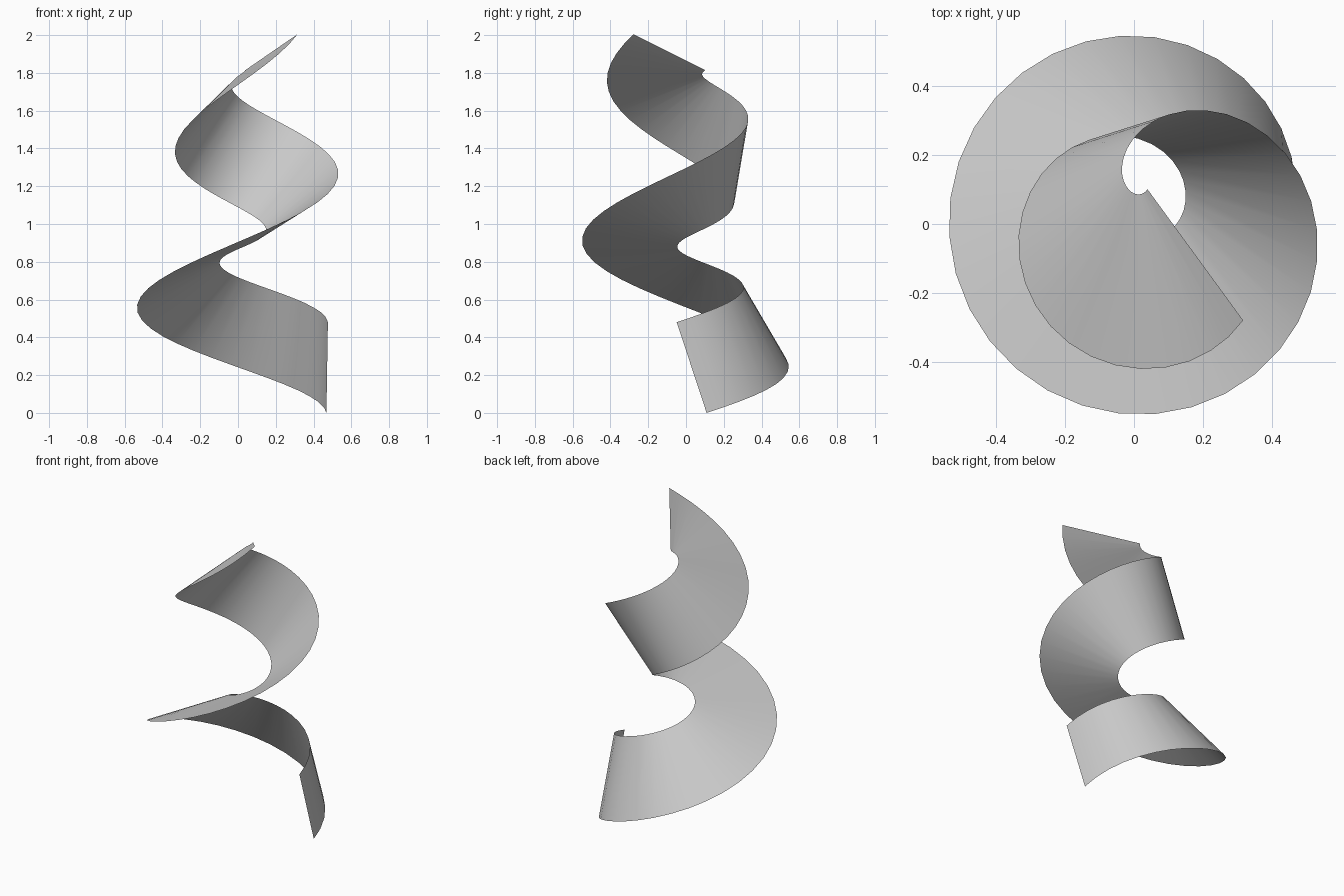
import bpy, bmesh, math
from mathutils import Vector

if "Cube" in bpy.data.objects:
    bpy.data.objects.remove(bpy.data.objects["Cube"])

STEPS = 60
END = math.radians(678)        # total sweep of the spiral
AXIS = Vector((0.045, 0.03))   # spiral axis
HALF = 0.253                   # half the ribbon width
R0, R1 = 0.427, 0.178          # radius at bottom and top
Z0, Z1 = 0.24, 1.91            # centre line heights


def centre(t):
    r = R0 + (R1 - R0) * t
    a = END * t
    return Vector((AXIS.x + r * math.cos(a), AXIS.y + r * math.sin(a), Z0 + (Z1 - Z0) * t))


def tangent(t):
    return (centre(t + 1e-3) - centre(t - 1e-3)).normalized()


# ribbon: a straight cross-section carried along a tapering spiral without twist
bm = bmesh.new()
tan = tangent(0)
up = Vector((0, 0, 1))
side = (up - tan * up.dot(tan)).normalized()
prev = None
for i in range(STEPS + 1):
    t = i / STEPS
    new_tan = tangent(t)
    side = tan.rotation_difference(new_tan) @ side
    side = (side - new_tan * side.dot(new_tan)).normalized()
    tan = new_tan
    c = centre(t)
    pair = (bm.verts.new(c - side * HALF), bm.verts.new(c + side * HALF))
    if prev:
        bm.faces.new((prev[0], pair[0], pair[1], prev[1])).smooth = True
    prev = pair

mesh = bpy.data.meshes.new("spiral_ribbon")
bm.to_mesh(mesh)
bm.free()
ribbon = bpy.data.objects.new("spiral_ribbon", mesh)
bpy.context.collection.objects.link(ribbon)
